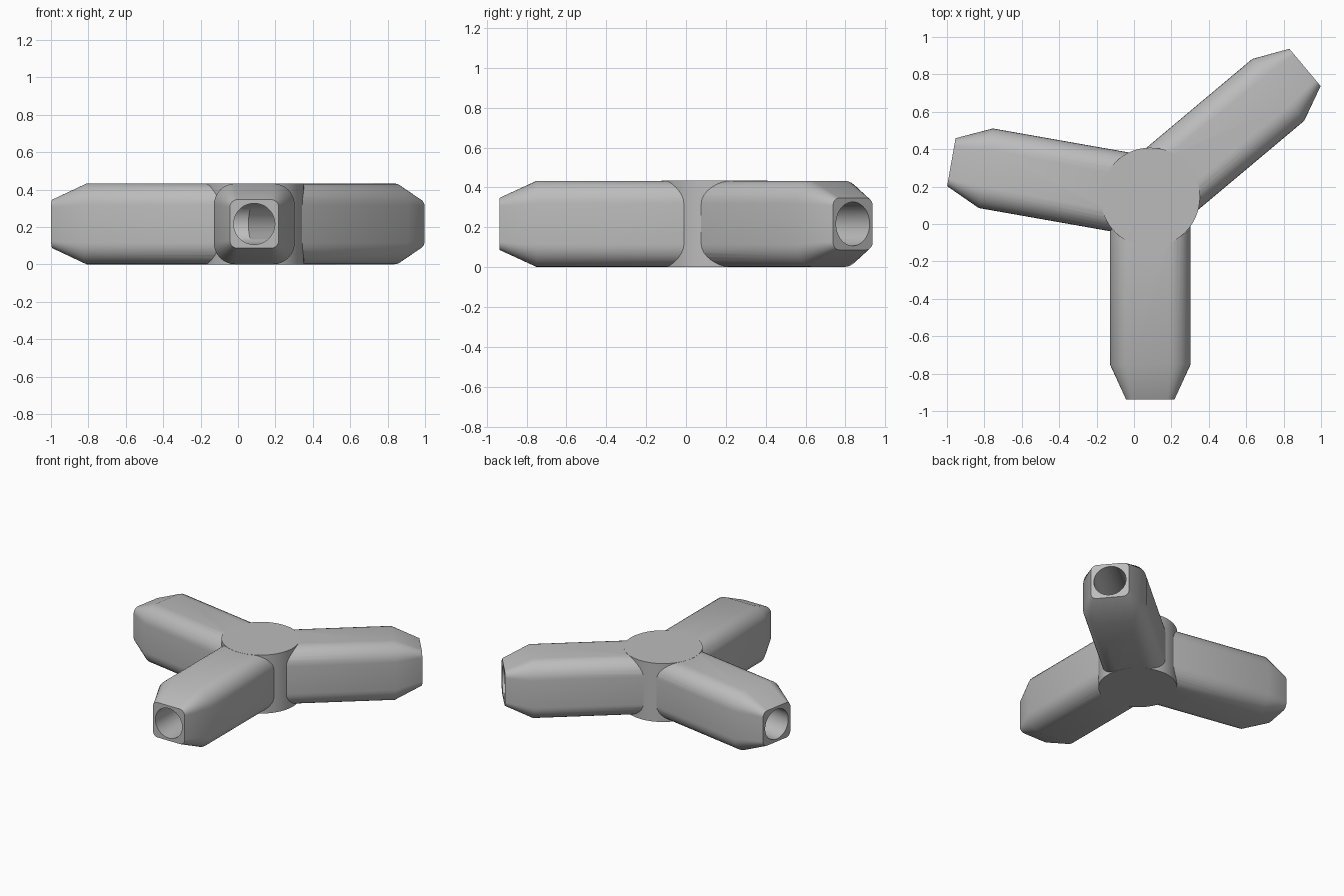
import bpy
import bmesh
from math import cos, sin, pi, radians
from mathutils import Matrix

HEIGHT = 0.434
HUB_RADIUS = 0.265
BORE_RADIUS = 0.11
ARM_LENGTH = 1.08
TAPER_START = 0.893
ANGLES = [40, 170, 270]
CENTRE = Matrix.Translation((0.087, 0.143, HEIGHT / 2))

if "Cube" in bpy.data.objects:
    bpy.data.objects.remove(bpy.data.objects["Cube"])

grey = bpy.data.materials.new("plain grey")
grey.use_nodes = True
grey.diffuse_color = (0.5, 0.5, 0.5, 1)
grey.node_tree.nodes["Principled BSDF"].inputs["Base Color"].default_value = (0.5, 0.5, 0.5, 1)


def rounded_square(size, radius, steps=8):
    """Outline of a square with rounded corners."""
    inner = size / 2 - radius
    points = []
    for corner in range(4):
        mid = pi / 4 + corner * pi / 2
        cx = inner if cos(mid) > 0 else -inner
        cy = inner if sin(mid) > 0 else -inner
        for i in range(steps + 1):
            a = corner * pi / 2 + i * pi / 2 / steps
            points.append((cx + radius * cos(a), cy + radius * sin(a)))
    return points


def circle(radius, steps):
    return [(radius * cos(2 * pi * i / steps), radius * sin(2 * pi * i / steps))
            for i in range(steps)]


def loft(name, sections, matrix):
    """Closed solid through (x position, outline) sections along local x."""
    bm = bmesh.new()
    rings = [[bm.verts.new((x, u, v)) for u, v in outline] for x, outline in sections]
    count = len(rings[0])
    for a, b in zip(rings, rings[1:]):
        for i in range(count):
            j = (i + 1) % count
            bm.faces.new((a[i], a[j], b[j], b[i]))
    bm.faces.new(rings[0])
    bm.faces.new(rings[-1])
    bmesh.ops.recalc_face_normals(bm, faces=bm.faces)
    bm.transform(matrix)
    mesh = bpy.data.meshes.new(name)
    bm.to_mesh(mesh)
    bm.free()
    mesh.materials.append(grey)
    obj = bpy.data.objects.new(name, mesh)
    bpy.context.collection.objects.link(obj)
    return obj


def combine(target, tool, operation):
    """Apply a boolean and discard the tool object."""
    mod = target.modifiers.new(operation.lower(), 'BOOLEAN')
    mod.operation = operation
    mod.solver = 'EXACT'
    mod.object = tool
    bpy.context.view_layer.objects.active = target
    bpy.ops.object.modifier_apply(modifier=mod.name)
    bpy.data.objects.remove(tool)


# Upright round hub, a hair taller than the arms
disc = circle(HUB_RADIUS, 96)
upright = CENTRE @ Matrix.Rotation(pi / 2, 4, 'Y')
half = HEIGHT / 2
connector = loft("three_way_connector", [(-half, disc), (half, disc)], upright)

# Rounded square arms with tapered ends
body = rounded_square(HEIGHT - 0.002, 0.115)
tip = rounded_square(0.26, 0.04)
directions = [CENTRE @ Matrix.Rotation(radians(a), 4, 'Z') for a in ANGLES]
for d in directions:
    arm = loft("arm", [(0, body), (TAPER_START, body), (ARM_LENGTH, tip)], d)
    combine(connector, arm, 'UNION')

# Round bores meeting in the middle of the hub
hole = circle(BORE_RADIUS, 48)
for d in directions:
    bore = loft("bore_cutter", [(0, hole), (ARM_LENGTH + 0.1, hole)], d)
    bore.hide_render = True
    combine(connector, bore, 'DIFFERENCE')

bpy.ops.object.select_all(action='DESELECT')
connector.select_set(True)
bpy.context.view_layer.objects.active = connector
bpy.ops.object.shade_smooth_by_angle(angle=radians(30))
